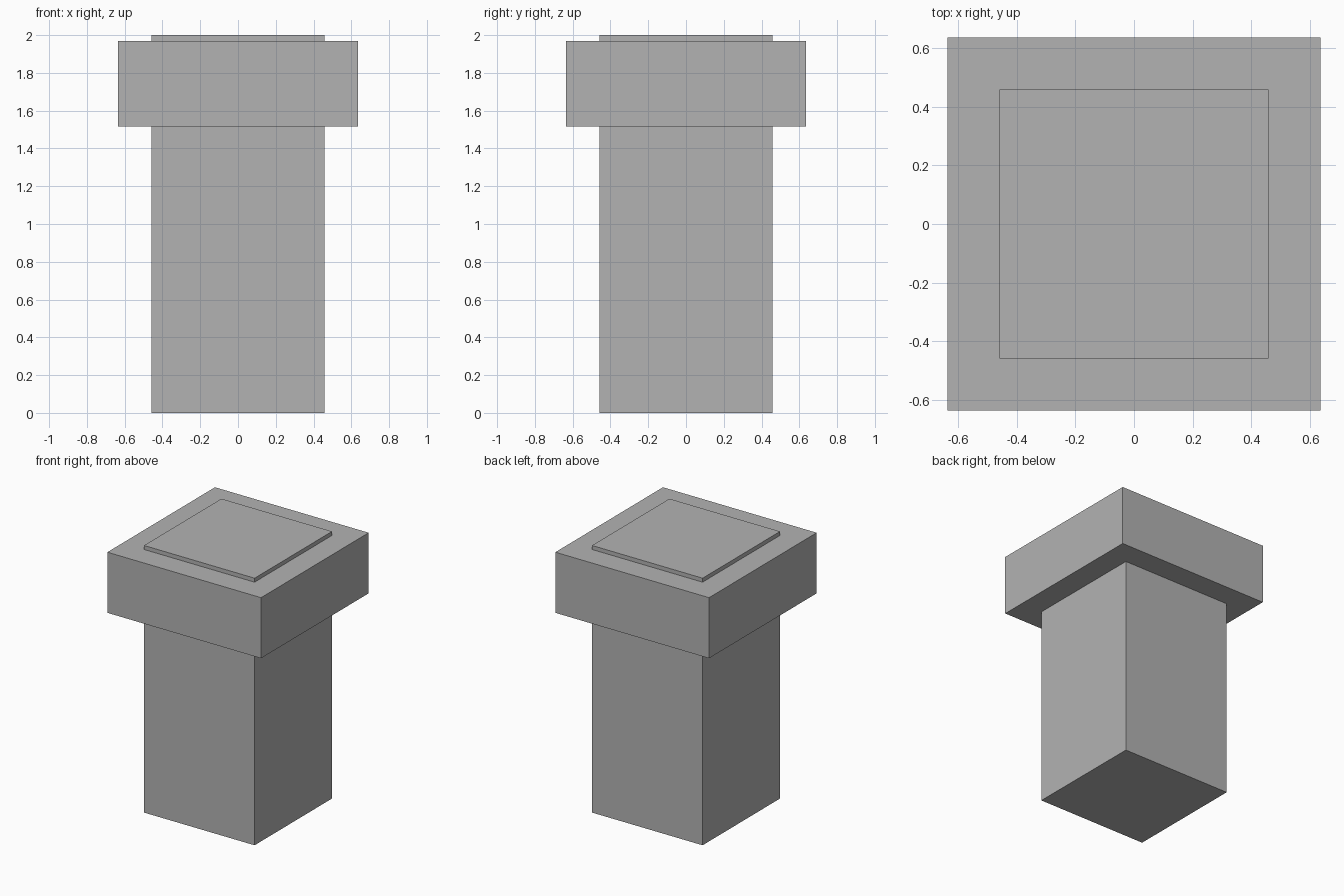
import bpy

cube = bpy.data.objects.get("Cube")
if cube:
    bpy.data.objects.remove(cube, do_unlink=True)

# Single stone colour
GREY = (0.45, 0.45, 0.45, 1.0)
stone = bpy.data.materials.new("stone_grey")
stone.use_nodes = True
stone.diffuse_color = GREY
stone.node_tree.nodes["Principled BSDF"].inputs["Base Color"].default_value = GREY


def block(name, width, bottom, top):
    """Square block centred on the z axis."""
    bpy.ops.mesh.primitive_cube_add(size=1, location=(0, 0, (bottom + top) / 2))
    obj = bpy.context.object
    obj.name = name
    obj.scale = (width, width, top - bottom)
    bpy.ops.object.transform_apply(location=False, rotation=False, scale=True)
    obj.data.materials.append(stone)
    return obj


# Shaft runs through the cap and stands slightly proud of it
block("pillar_shaft", 0.916, 0, 2)
block("pillar_cap", 1.273, 1.516, 1.97)
